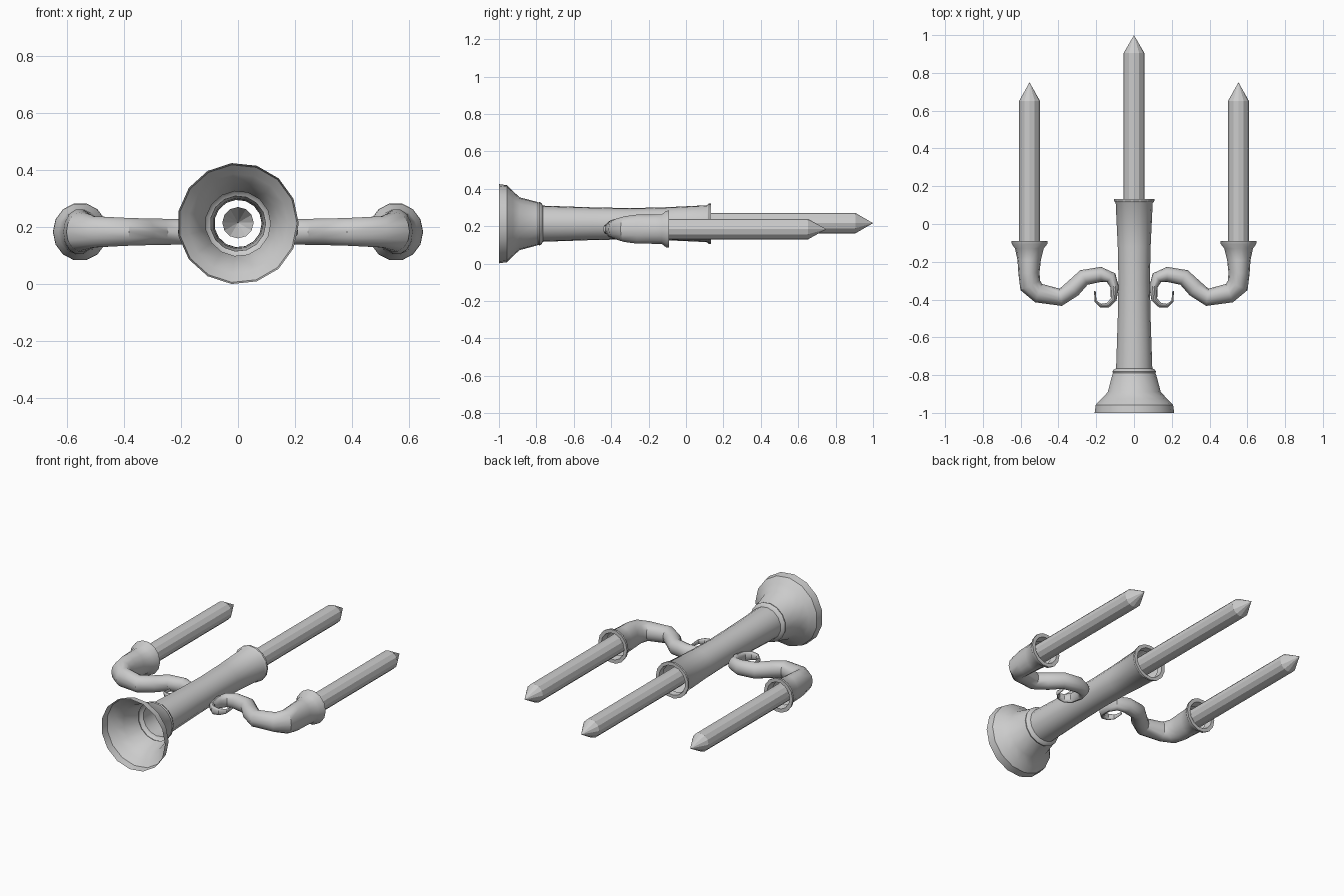
import bpy, bmesh, math
from mathutils import Vector

if "Cube" in bpy.data.objects:
    bpy.data.objects.remove(bpy.data.objects["Cube"])

ZC = 0.213   # height of the stem axis
ZA = 0.184   # height of the arm axis


def loft(name, stations, z, sides, bend=0, cap=False, angle=35, mirror=False):
    """Skin rings along stations (x, y, in-plane radius, z radius).
    The first `bend` rings follow the path; the rest face +y."""
    bm = bmesh.new()
    rings = []
    for i, (x, y, a, b) in enumerate(stations):
        t = Vector((0, 1))
        if i < bend:
            p, q = stations[max(i - 1, 0)], stations[i + 1]
            t = Vector((q[0] - p[0], q[1] - p[1])).normalized()
        ring = []
        for k in range(sides):
            w = 2 * math.pi * k / sides
            c = a * math.cos(w)
            ring.append(bm.verts.new((x + t.y * c, y - t.x * c, z + b * math.sin(w))))
        rings.append(ring)
    for r, s in zip(rings, rings[1:]):
        for k in range(sides):
            n = (k + 1) % sides
            bm.faces.new((r[k], s[k], s[n], r[n]))
    if cap:
        bm.faces.new(rings[0])
    bmesh.ops.remove_doubles(bm, verts=bm.verts, dist=0.0005)
    bmesh.ops.recalc_face_normals(bm, faces=bm.faces)
    me = bpy.data.meshes.new(name)
    bm.to_mesh(me)
    bm.free()
    ob = bpy.data.objects.new(name, me)
    bpy.context.collection.objects.link(ob)
    if mirror:
        ob.modifiers.new("Mirror", 'MIRROR').use_mirror_merge = False
    if angle:
        bpy.ops.object.select_all(action='DESELECT')
        ob.select_set(True)
        bpy.context.view_layer.objects.active = ob
        bpy.ops.object.shade_smooth_by_angle(angle=math.radians(angle))
    return ob


def lathe(name, x, z, profile, sides, **kw):
    return loft(name, [(x, y, r, r) for r, y in profile], z, sides, **kw)


# Hollow flared foot, collar, stem and rolled top rim
lathe("stem", 0, ZC, [
    (0.213, -1.0), (0.207, -0.957), (0.175, -0.925), (0.142, -0.89), (0.118, -0.80),
    (0.114, -0.79), (0.117, -0.782), (0.111, -0.772), (0.097, -0.765),
    (0.088, -0.50), (0.084, -0.30), (0.088, -0.12), (0.099, 0.11),
    (0.108, 0.122), (0.108, 0.133), (0.088, 0.133), (0.083, 0.10)], 15)

# Scrolled arms ending in flared candle cups
loft("arm", [
    (0.207, -0.355, 0.004, 0.008), (0.204, -0.408, 0.006, 0.014),
    (0.176, -0.432, 0.010, 0.020), (0.138, -0.430, 0.013, 0.026),
    (0.108, -0.400, 0.016, 0.030), (0.102, -0.335, 0.022, 0.036),
    (0.121, -0.285, 0.032, 0.041), (0.175, -0.267, 0.040, 0.045),
    (0.265, -0.283, 0.043, 0.047), (0.325, -0.343, 0.046, 0.048),
    (0.388, -0.388, 0.046, 0.050), (0.505, -0.366, 0.052, 0.056),
    (0.549, -0.325, 0.058, 0.070), (0.556, -0.260, 0.056, 0.080),
    (0.555, -0.190, 0.062, 0.080), (0.554, -0.130, 0.076, 0.081),
    (0.553, -0.106, 0.094, 0.100), (0.553, -0.090, 0.096, 0.102),
    (0.553, -0.090, 0.076, 0.080), (0.553, -0.130, 0.066, 0.070)],
    ZA, 14, bend=14, cap=True, mirror=True)

# Faceted candles with pointed tips
for name, x, z, start, shoulder, tip, mir in (
        ("middle_candle", 0, ZC + 0.003, 0.08, 0.905, 1.0, False),
        ("side_candle", 0.553, ZA, -0.14, 0.652, 0.75, True)):
    lathe(name, x, z, [(0.055, start), (0.055, shoulder), (0.0, tip)],
          12, angle=0, mirror=mir)
